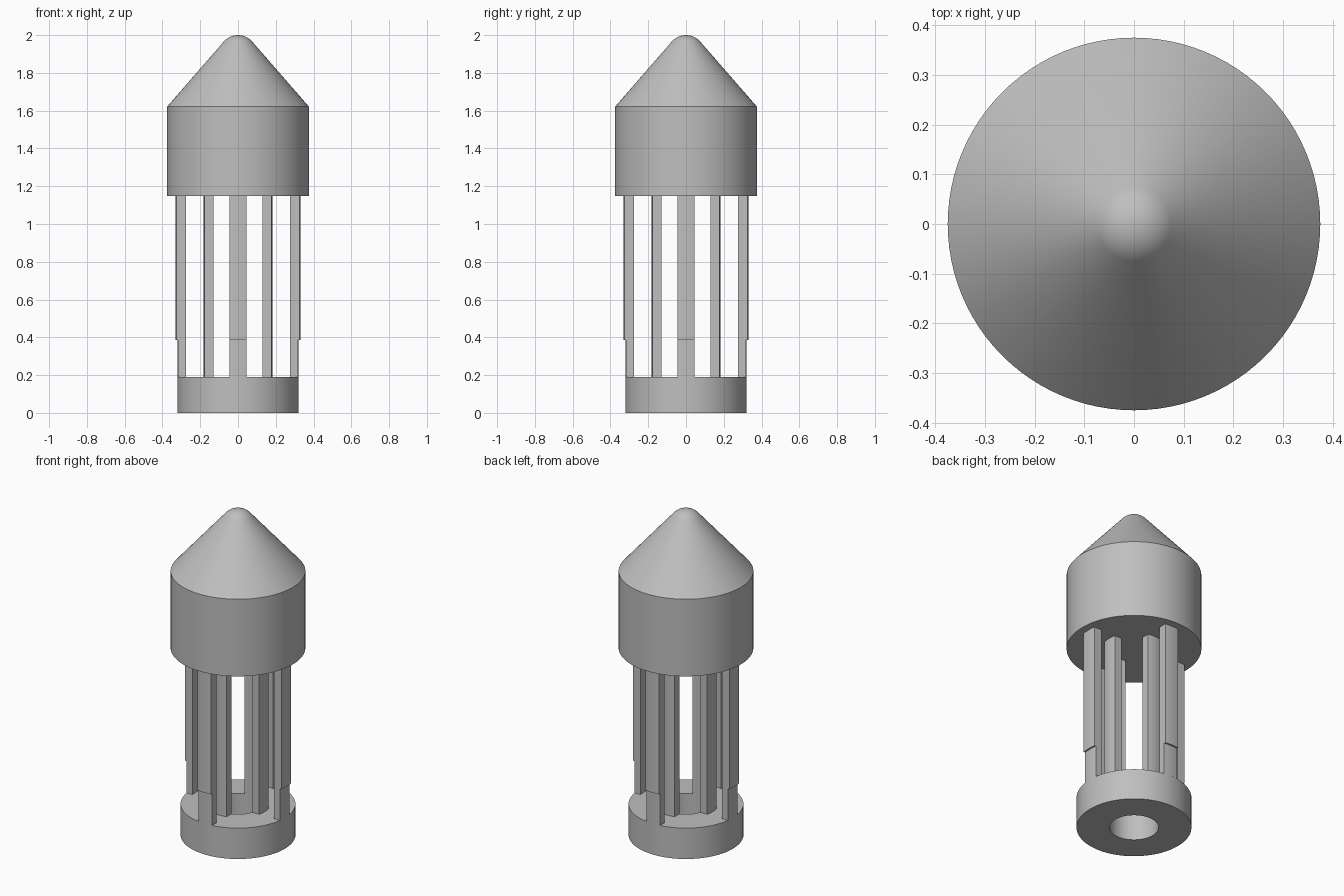
import bpy, bmesh
from math import sin, cos, asin, pi, radians

cube = bpy.data.objects.get("Cube")
if cube:
    bpy.data.objects.remove(cube, do_unlink=True)

grey = bpy.data.materials.new("light_grey")
grey.use_nodes = True
colour = (0.52, 0.52, 0.52, 1)
grey.diffuse_color = colour
grey.node_tree.nodes["Principled BSDF"].inputs["Base Color"].default_value = colour


def finish(name, bm):
    bmesh.ops.remove_doubles(bm, verts=bm.verts, dist=1e-5)
    bmesh.ops.recalc_face_normals(bm, faces=bm.faces)
    mesh = bpy.data.meshes.new(name)
    bm.to_mesh(mesh)
    bm.free()
    mesh.materials.append(grey)
    obj = bpy.data.objects.new(name, mesh)
    bpy.context.collection.objects.link(obj)
    bpy.ops.object.select_all(action="DESELECT")
    obj.select_set(True)
    bpy.context.view_layer.objects.active = obj
    bpy.ops.object.shade_smooth_by_angle(angle=radians(25))
    return obj


def lathe(name, profile, steps=96):
    bm = bmesh.new()
    verts = [bm.verts.new((r, 0, z)) for r, z in profile]
    edges = [bm.edges.new(pair) for pair in zip(verts, verts[1:])]
    bmesh.ops.spin(bm, geom=verts + edges, cent=(0, 0, 0), axis=(0, 0, 1),
                   angle=2 * pi, steps=steps)
    return finish(name, bm)


def arc_post(name, inner, outer, z0, z1, turn, half=0.046, steps=6):
    """Parallel-sided slice of a tube wall, turned about the z axis."""
    def arc(radius):
        a = asin(half / radius)
        angles = [-a + 2 * a * i / steps for i in range(steps + 1)]
        return [(radius * cos(t + turn), radius * sin(t + turn), z0) for t in angles]

    bm = bmesh.new()
    outline = arc(outer) + arc(inner)[::-1]
    face = bm.faces.new([bm.verts.new(p) for p in outline])
    top = bmesh.ops.extrude_face_region(bm, geom=[face], use_keep_orig=True)["geom"]
    moved = [v for v in top if isinstance(v, bmesh.types.BMVert)]
    bmesh.ops.translate(bm, verts=moved, vec=(0, 0, z1 - z0))
    return finish(name, bm)


# Base ring with a central through hole
BASE_TOP, CAP_BOTTOM, STEP = 0.19, 1.148, 0.385
HOLE, BASE_R = 0.137, 0.32
lathe("base_ring", [(HOLE, 0), (BASE_R, 0), (BASE_R, BASE_TOP),
                    (HOLE, BASE_TOP), (HOLE, 0)])

# Cap: cylinder, cone and rounded tip
TIP_R, TANGENT = 0.1, radians(49)
tip = [(TIP_R * sin(TANGENT * i / 10), 2 - TIP_R + TIP_R * cos(TANGENT * i / 10))
       for i in range(10, -1, -1)]
lathe("cap", [(0, CAP_BOTTOM), (0.375, CAP_BOTTOM), (0.375, 1.622)] + tip)

# Inner and outer posts on the four sides; outer ones narrow near the base
for i, side in enumerate(("left", "back", "right", "front")):
    turn = i * pi / 2
    arc_post(f"inner_post_{side}", HOLE, 0.182, BASE_TOP, CAP_BOTTOM, turn)
    arc_post(f"outer_post_{side}", 0.28, 0.33, STEP, CAP_BOTTOM, turn)
    arc_post(f"outer_post_foot_{side}", 0.28, BASE_R, BASE_TOP, STEP, turn)
